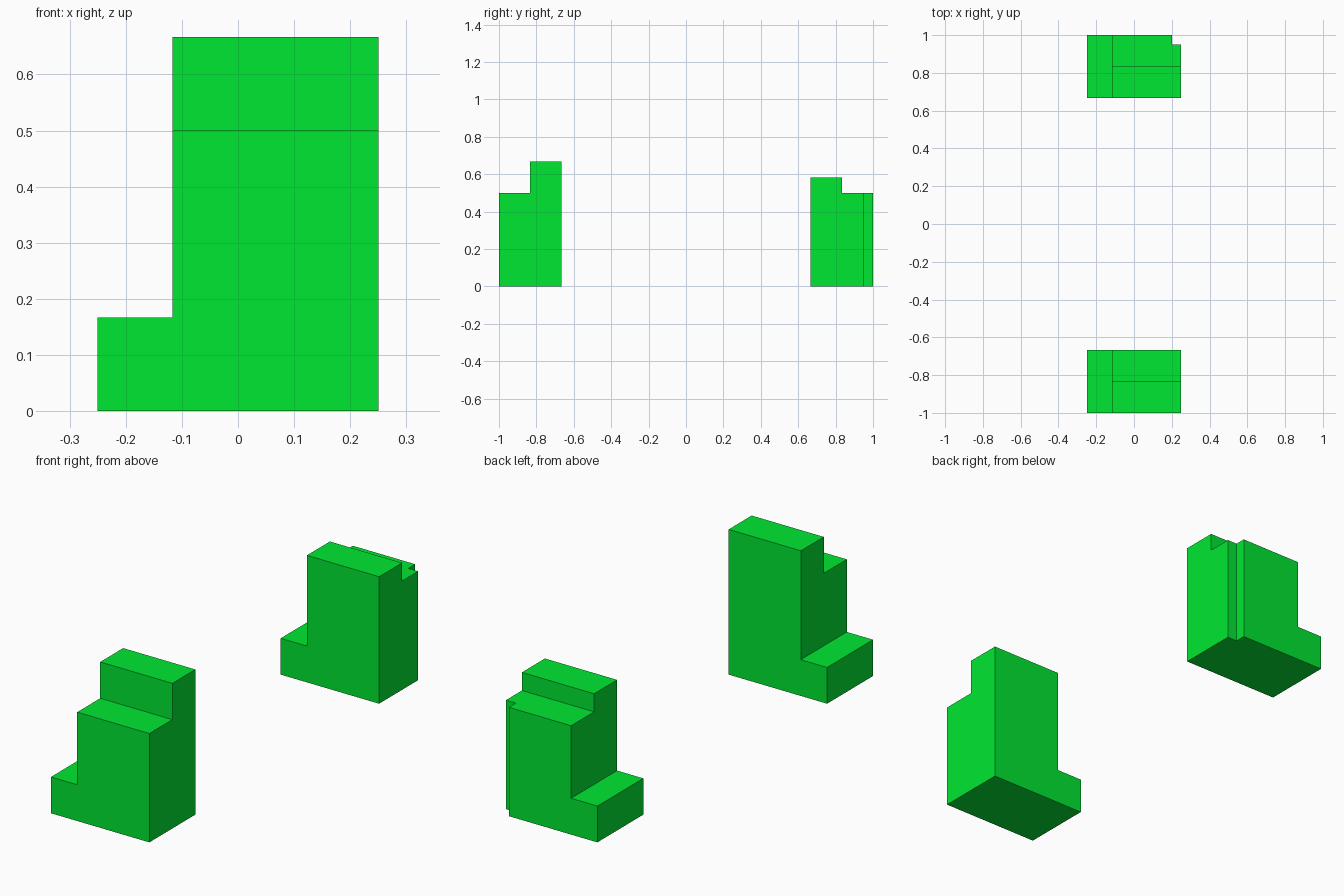
import bpy, bmesh

if "Cube" in bpy.data.objects:
    bpy.data.objects.remove(bpy.data.objects["Cube"])

green = bpy.data.materials.new("bright green")
green.diffuse_color = (0.0, 0.8, 0.031, 1)
green.use_nodes = True
green.node_tree.nodes["Principled BSDF"].inputs["Base Color"].default_value = green.diffuse_color


def prism(name, profile, y0, y1):
    """Extrude an (x, z) profile from y0 to y1."""
    bm = bmesh.new()
    face = bm.faces.new([bm.verts.new((x, y0, z)) for x, z in profile])
    ext = bmesh.ops.extrude_face_region(bm, geom=[face])
    moved = [v for v in ext["geom"] if isinstance(v, bmesh.types.BMVert)]
    bmesh.ops.translate(bm, verts=moved, vec=(0, y1 - y0, 0))
    bmesh.ops.recalc_face_normals(bm, faces=bm.faces)
    mesh = bpy.data.meshes.new(name)
    bm.to_mesh(mesh)
    bm.free()
    mesh.materials.append(green)
    obj = bpy.data.objects.new(name, mesh)
    bpy.context.collection.objects.link(obj)
    return obj


def cut_box(obj, x0, x1, y0, y1, z0, z1):
    """Remove a box from an object."""
    cutter = prism("cutter", [(x0, z0), (x1, z0), (x1, z1), (x0, z1)], y0, y1)
    cutter.hide_render = True
    mod = obj.modifiers.new("cut", "BOOLEAN")
    mod.operation, mod.solver, mod.object = "DIFFERENCE", "EXACT", cutter
    bpy.context.view_layer.objects.active = obj
    bpy.ops.object.modifier_apply(modifier=mod.name)
    bpy.data.objects.remove(cutter)


def stepped_block(name, side, height):
    """Block with a low ledge at -x and a lowered outer half."""
    profile = [(-0.25, 0), (0.25, 0), (0.25, height), (-0.1167, height),
               (-0.1167, 0.1667), (-0.25, 0.1667)]
    y0, y1 = sorted((side * 0.6667, side * 1.0))
    obj = prism(name, profile, y0, y1)
    c0, c1 = sorted((side * 0.8333, side * 1.2))
    cut_box(obj, -0.4, 0.4, c0, c1, 0.5, 1)
    return obj


# Front block, taller
stepped_block("front_block", -1, 0.6667)

# Back block, shorter, with a notched outer corner
back = stepped_block("back_block", 1, 0.5833)
cut_box(back, 0.2, 0.4, 0.95, 1.2, -0.2, 1)
